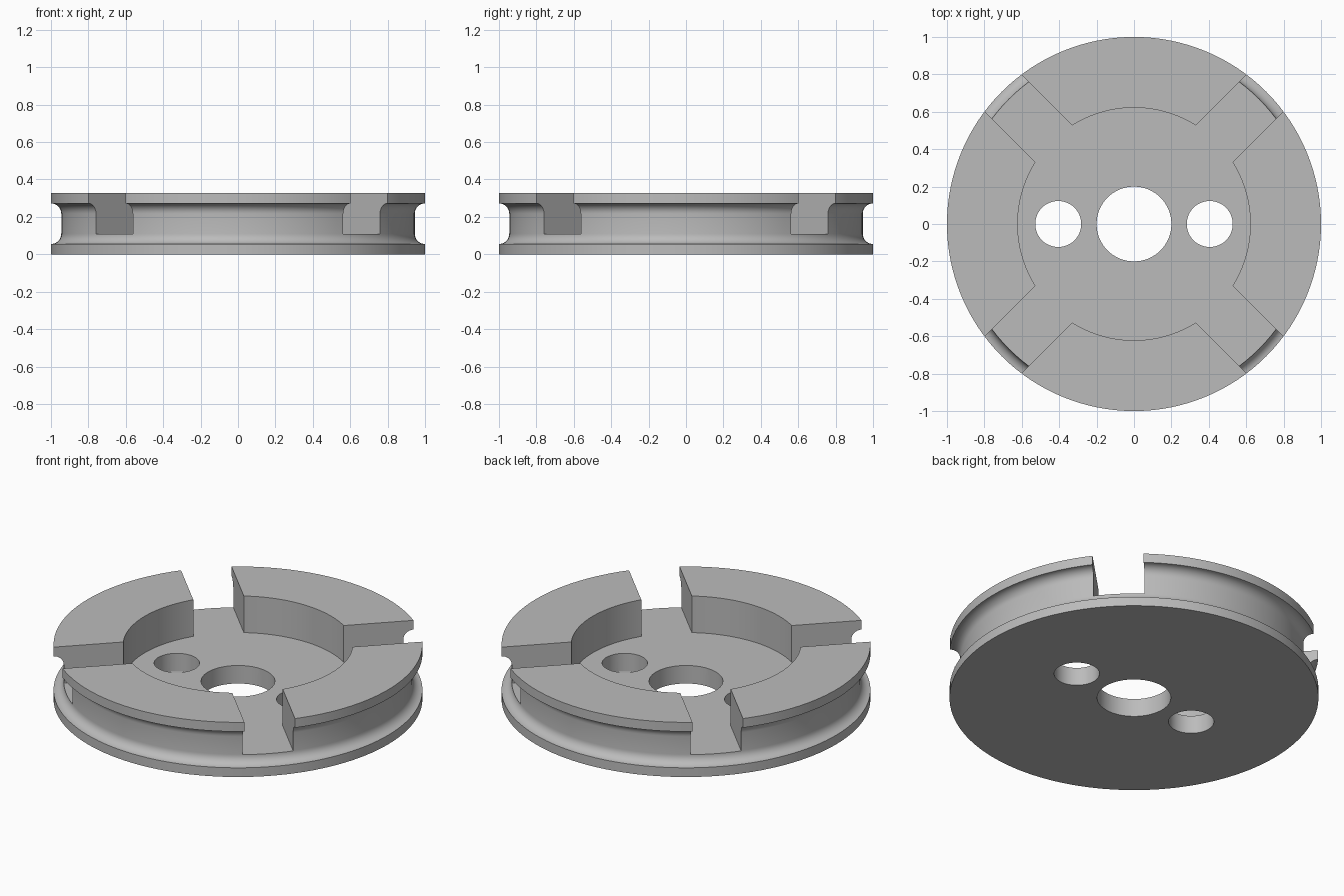
import bpy, bmesh, math
from mathutils import Matrix, Vector

if "Cube" in bpy.data.objects:
    bpy.data.objects.remove(bpy.data.objects["Cube"], do_unlink=True)

HEIGHT, RIM, FLOOR = 0.327, 0.055, 0.108
SEGMENTS = 128

grey = bpy.data.materials.new("plain grey")
grey.use_nodes = True
colour = (0.5, 0.5, 0.5, 1)
grey.diffuse_color = colour
grey.node_tree.nodes["Principled BSDF"].inputs["Base Color"].default_value = colour


def add_object(name, bm):
    bmesh.ops.recalc_face_normals(bm, faces=bm.faces)
    mesh = bpy.data.meshes.new(name)
    bm.to_mesh(mesh)
    bm.free()
    obj = bpy.data.objects.new(name, mesh)
    bpy.context.collection.objects.link(obj)
    return obj


def cylinder(name, radius, x, low, high, segments):
    bm = bmesh.new()
    bmesh.ops.create_cone(bm, cap_ends=True, segments=segments, radius1=radius, radius2=radius,
                          depth=high - low, matrix=Matrix.Translation((x, 0, (low + high) / 2)))
    return add_object(name, bm)


def slot(name, angle):
    bm = bmesh.new()
    bmesh.ops.create_cube(bm, size=1)
    bmesh.ops.scale(bm, vec=(3, 0.278, 1), verts=bm.verts)
    bmesh.ops.translate(bm, vec=(0, 0, FLOOR + 0.5), verts=bm.verts)
    bmesh.ops.rotate(bm, matrix=Matrix.Rotation(math.radians(angle), 3, "Z"), verts=bm.verts)
    return add_object(name, bm)


# Grooved disc: outer profile with filleted groove, revolved round z
profile = [(1, 0)]
steps = 8
for i in range(steps + 1):
    a = math.pi / 2 * i / steps
    profile.append((1 - RIM * math.sin(a), 2 * RIM - RIM * math.cos(a)))
profile += [(r, HEIGHT - z) for r, z in reversed(profile)]

bm = bmesh.new()
rings = []
for r, z in profile:
    angles = [math.tau * k / SEGMENTS for k in range(SEGMENTS)]
    rings.append([bm.verts.new(Vector((r * math.cos(a), r * math.sin(a), z))) for a in angles])
for low, high in zip(rings, rings[1:]):
    for k in range(SEGMENTS):
        n = (k + 1) % SEGMENTS
        bm.faces.new((low[k], low[n], high[n], high[k]))
bm.faces.new(rings[0][::-1])
bm.faces.new(rings[-1])
disc = add_object("grooved_disc", bm)
disc.data.materials.append(grey)

# Recess, crossing slots and through holes
cutters = [
    cylinder("recess_cutter", 0.622, 0, FLOOR, 1, SEGMENTS),
    slot("slot_cutter_a", 45),
    slot("slot_cutter_b", -45),
    cylinder("centre_hole_cutter", 0.2, 0, -0.5, 1, 64),
    cylinder("left_hole_cutter", 0.123, 0.405, -0.5, 1, 48),
    cylinder("right_hole_cutter", 0.123, -0.405, -0.5, 1, 48),
]
bpy.ops.object.select_all(action="DESELECT")
bpy.context.view_layer.objects.active = disc
disc.select_set(True)
for cutter in cutters:
    cutter.hide_render = True
    mod = disc.modifiers.new(cutter.name, "BOOLEAN")
    mod.operation, mod.solver, mod.object = "DIFFERENCE", "EXACT", cutter
    bpy.ops.object.modifier_apply(modifier=mod.name)
    bpy.data.objects.remove(cutter, do_unlink=True)

bpy.ops.object.shade_smooth_by_angle(angle=math.radians(30))
